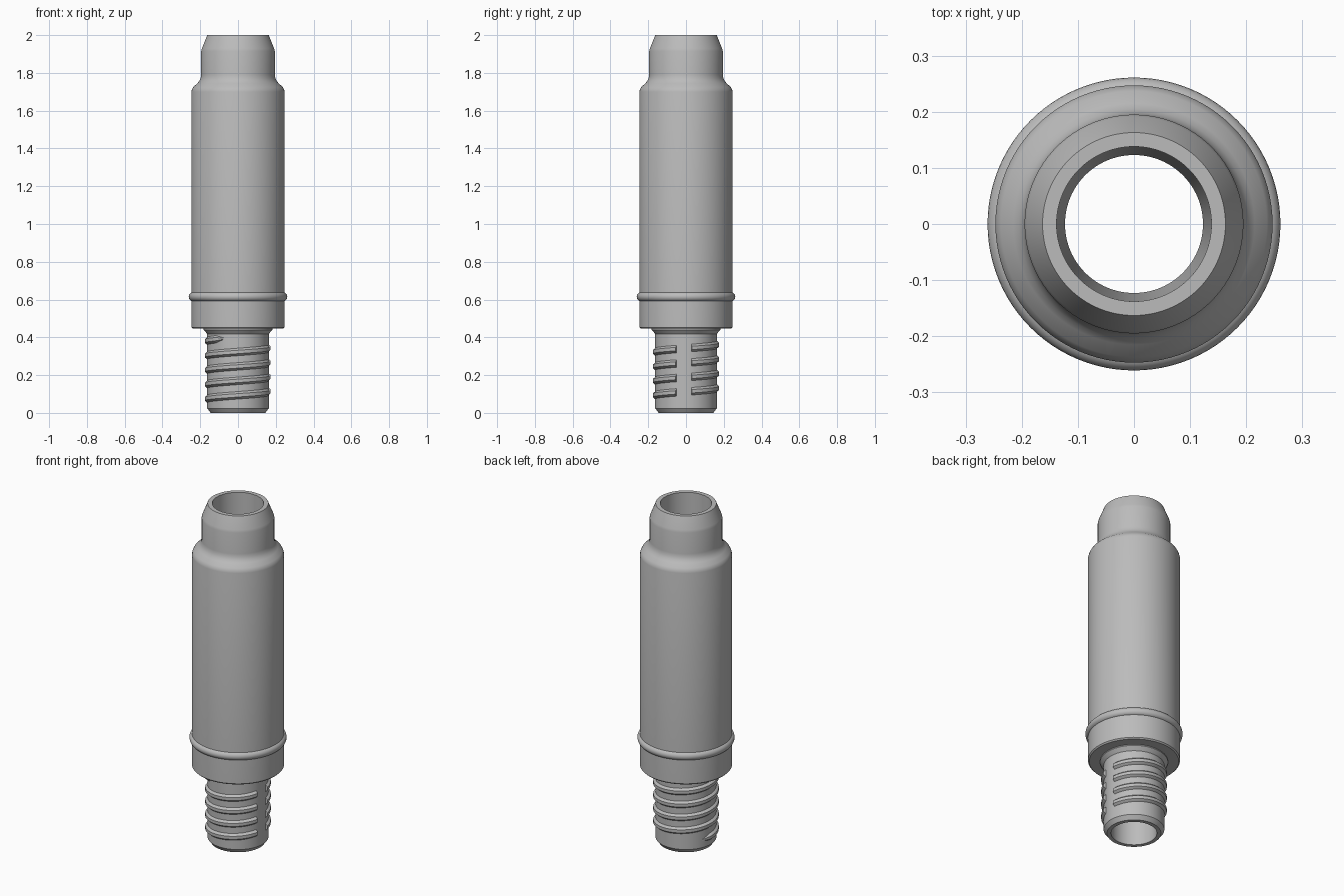
import bpy, bmesh, math

if "Cube" in bpy.data.objects:
    bpy.data.objects.remove(bpy.data.objects["Cube"])

grey = bpy.data.materials.new("satin grey")
grey.diffuse_color = (0.5, 0.5, 0.5, 1)
grey.use_nodes = True
grey.node_tree.nodes["Principled BSDF"].inputs["Base Color"].default_value = grey.diffuse_color


def make_object(name, verts, faces, angle=30):
    mesh = bpy.data.meshes.new(name)
    mesh.from_pydata(verts, [], faces)
    bm = bmesh.new()
    bm.from_mesh(mesh)
    bmesh.ops.recalc_face_normals(bm, faces=bm.faces)
    bm.to_mesh(mesh)
    bm.free()
    mesh.materials.append(grey)
    obj = bpy.data.objects.new(name, mesh)
    bpy.context.collection.objects.link(obj)
    bpy.ops.object.select_all(action='DESELECT')
    obj.select_set(True)
    bpy.context.view_layer.objects.active = obj
    bpy.ops.object.shade_smooth_by_angle(angle=math.radians(angle))
    return obj


def lathe(name, profile, n=96):
    # Revolve a closed (radius, height) loop around z
    m = len(profile)
    verts = [(r * math.cos(2 * math.pi * i / n), r * math.sin(2 * math.pi * i / n), z)
             for i in range(n) for r, z in profile]
    faces = [(i * m + j, (i + 1) % n * m + j,
              (i + 1) % n * m + (j + 1) % m, i * m + (j + 1) % m)
             for i in range(n) for j in range(m)]
    return make_object(name, verts, faces)


# Hollow sleeve: threaded neck, collar, body, shoulder, tapered tip, bore
lathe("sleeve_body", [
    (0.123, 0.0), (0.145, 0.0), (0.163, 0.024),
    (0.163, 0.418), (0.182, 0.44), (0.182, 0.446), (0.240, 0.446), (0.247, 0.453),
    (0.247, 1.70), (0.244, 1.712), (0.237, 1.725), (0.215, 1.745),
    (0.205, 1.757), (0.198, 1.772), (0.195, 1.79),
    (0.195, 1.915), (0.191, 1.93), (0.163, 2.0), (0.138, 2.0)])

# Rounded bead around the body
bead = [(0.236 + 0.025 * math.cos(2 * math.pi * k / 20),
         0.615 + 0.025 * math.sin(2 * math.pi * k / 20)) for k in range(20)]
lathe("bead_ring", bead)


def thread_segment(name, a0, a1, fade_in=False, fade_out=False):
    steps = int((a1 - a0) / 4)
    section = [(0.155, -0.024), (0.163, -0.020), (0.176, -0.009),
               (0.176, 0.009), (0.163, 0.020), (0.155, 0.024)]
    m = len(section)
    verts = []
    for i in range(steps + 1):
        a = a0 + (a1 - a0) * i / steps
        z0 = 0.074 + 0.0765 * (a - 180) / 360
        s = 1.0
        if fade_in:
            s = min(s, 0.15 + (a - a0) / 30)
        if fade_out:
            s = min(s, 0.15 + (a1 - a) / 30)
        t = math.radians(a)
        for r, dz in section:
            rr = 0.155 + (r - 0.155) * s
            verts.append((rr * math.cos(t), rr * math.sin(t), z0 + dz * s))
    faces = [(i * m + j, (i + 1) * m + j, (i + 1) * m + (j + 1) % m, i * m + (j + 1) % m)
             for i in range(steps) for j in range(m)]
    faces += [tuple(range(m)), tuple(range(steps * m, steps * m + m))]
    return make_object(name, verts, faces)


# Helical thread, interrupted by a vertical gap on the +x side
for k in range(5):
    start = 150 if k == 0 else 360 * k + 10
    end = 1690 if k == 4 else 360 * k + 342
    thread_segment(f"thread_turn_{k + 1}", start, end, k == 0, k == 4)
